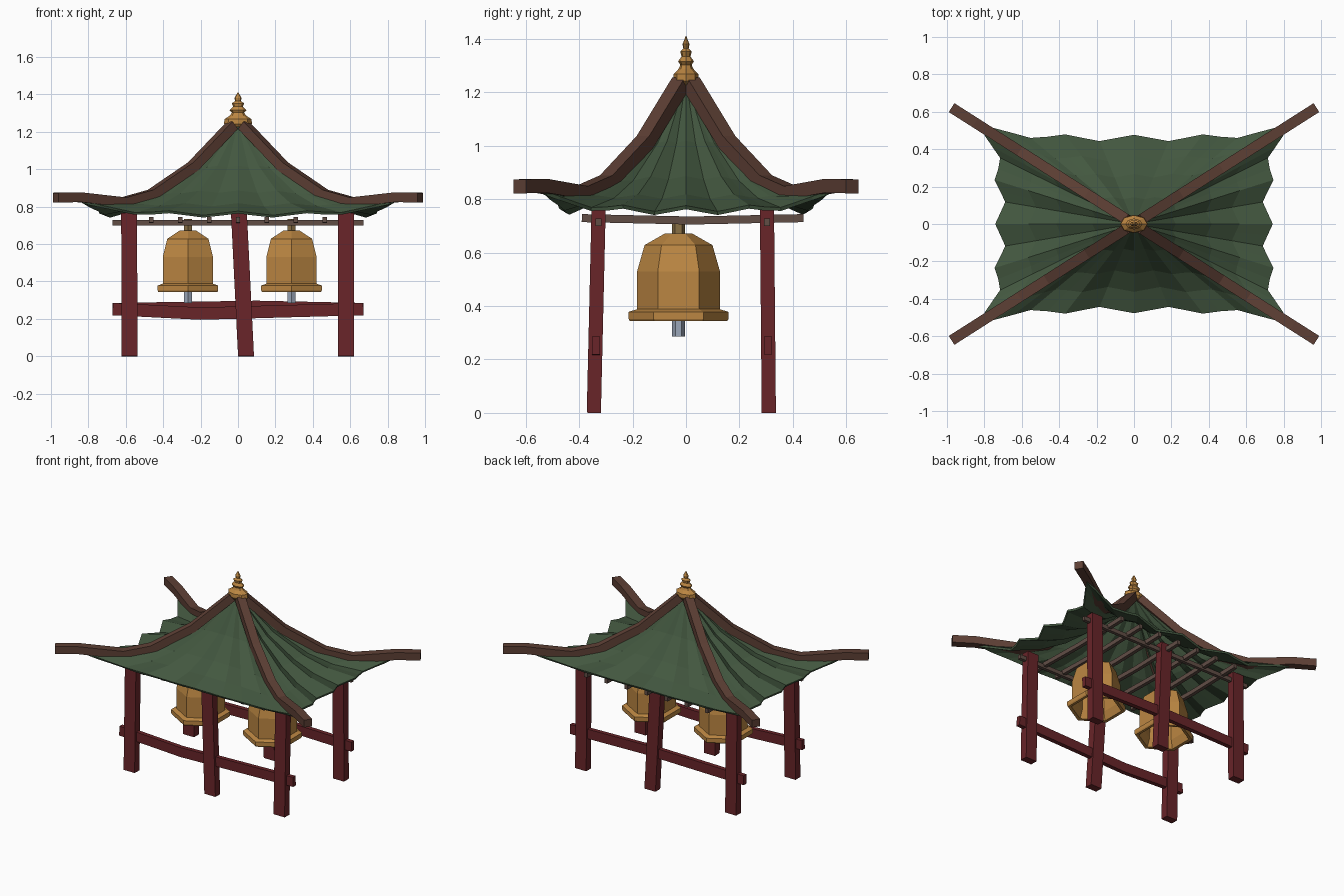
import bpy, math
from mathutils import Vector

if "Cube" in bpy.data.objects:
    bpy.data.objects.remove(bpy.data.objects["Cube"])


def mat(name, rgb):
    m = bpy.data.materials.new(name)
    m.diffuse_color = (*rgb, 1)
    m.use_nodes = True
    m.node_tree.nodes["Principled BSDF"].inputs["Base Color"].default_value = m.diffuse_color
    return m


GREEN = mat("green_tile", (0.055, 0.095, 0.05))
RED = mat("red_wood", (0.14, 0.018, 0.022))
BROWN = mat("brown_wood", (0.11, 0.05, 0.035))
RAFTER = mat("rafter_wood", (0.12, 0.075, 0.06))
GOLD = mat("gold", (0.5, 0.24, 0.055))
ROPE = mat("hanger", (0.25, 0.16, 0.06))
STEEL = mat("steel", (0.32, 0.38, 0.48))


def add(name, verts, faces, material):
    me = bpy.data.meshes.new(name)
    me.from_pydata([tuple(v) for v in verts], [], faces)
    me.materials.append(material)
    ob = bpy.data.objects.new(name, me)
    bpy.context.collection.objects.link(ob)
    return ob


def sweep(name, pts, w, h, side, material):
    """Rectangular bar along a path; w is measured along side."""
    pts, s = [Vector(p) for p in pts], Vector(side).normalized()
    verts, faces, n = [], [], len(pts)
    for i, p in enumerate(pts):
        a = (p - pts[i - 1]).normalized() if i else None
        b = (pts[i + 1] - p).normalized() if i < n - 1 else None
        t = (a or b) + (b or a)
        u = s.cross(t).normalized()
        verts += [p + s * w / 2 * j + u * h / 2 * k
                  for j, k in ((-1, -1), (1, -1), (1, 1), (-1, 1))]
    for i in range(n - 1):
        for k in range(4):
            q = (k + 1) % 4
            faces.append((i*4 + k, i*4 + q, i*4 + 4 + q, i*4 + 4 + k))
    faces += [(3, 2, 1, 0), tuple(range(n*4 - 4, n*4))]
    return add(name, verts, faces, material)


def lathe(name, profile, sides, centre, material, start=0.0, sy=1.0):
    verts, faces = [], []
    for r, z in profile:
        for k in range(sides):
            a = start + math.tau * k / sides
            verts.append((centre[0] + r*math.cos(a), centre[1] + r*sy*math.sin(a), z))
    for i in range(len(profile) - 1):
        for k in range(sides):
            q = (k + 1) % sides
            faces.append((i*sides + k, i*sides + q, (i+1)*sides + q, (i+1)*sides + k))
    faces.append(tuple(reversed(range(sides))))
    faces.append(tuple(range(len(verts) - sides, len(verts))))
    return add(name, verts, faces, material)


# Pleated roof: four panels of fanned pleats, eaves rising to the corners
ROWS = [(0.03, 1.225, 1.225), (0.3, 1.015, 1.005), (0.56, 0.88, 0.852),
        (0.76, 0.81, 0.815), (1.0, 0.765, 0.83)]      # t, mid z, corner z
N = 9
for name, along, out, half, mid in (("front", (1, 0), (0, -1), 0.83, 0.46),
                                    ("back", (-1, 0), (0, 1), 0.83, 0.46),
                                    ("right", (0, 1), (1, 0), 0.53, 0.715),
                                    ("left", (0, -1), (-1, 0), 0.53, 0.715)):
    corner = 0.53 if half > 0.6 else 0.83
    amp = 0.017 if half > 0.6 else 0.027
    verts, faces = [], []
    for t, zm, zc in ROWS:
        for i in range(-N, N + 1):
            c = abs(i / N)
            lift = c ** 4
            wave = math.cos(math.pi * i / 2) * t * (1 - lift)
            d = t * (mid + (corner - mid) * lift) + amp * wave
            s = t * half * i / N
            z = zm + (zc - zm) * lift + 0.011 * wave
            verts.append((along[0]*s + out[0]*d, along[1]*s + out[1]*d, z))
    W = 2 * N + 1
    for r in range(len(ROWS) - 1):
        for i in range(W - 1):
            a = r * W + i
            faces.append((a, a + W, a + W + 1, a + 1))
    roof = add(name + "_roof_panel", verts, faces, GREEN)
    so = roof.modifiers.new("thickness", "SOLIDIFY")
    so.thickness = 0.014
    so.offset = -1

# Upturned hip ridges
HIP = [(0.03, 1.235), (0.24, 1.015), (0.46, 0.865), (0.61, 0.823), (0.85, 0.85), (0.975, 0.848)]
for sx in (-1, 1):
    for sy in (-1, 1):
        sweep("hip_ridge", [(sx*x, sy*x*0.638, z) for x, z in HIP], 0.056, 0.052,
              (-sy*0.638*sx*sx, sx*1.0*sy*sy, 0), BROWN)

# Finial
lathe("finial", [(0.055, 1.225), (0.075, 1.242), (0.072, 1.268), (0.042, 1.288), (0.033, 1.302),
                 (0.045, 1.316), (0.026, 1.334), (0.033, 1.352), (0.015, 1.364),
                 (0.02, 1.38), (0.002, 1.41)], 8, (0, 0), GOLD, sy=0.65)

# Posts, tie beams and wall plates for each row
for row, yb, yt in (("front", -0.345, -0.327), ("back", 0.31, 0.303)):
    for side, xb, xt in (("left", -0.58, -0.582), ("middle", 0.043, 0.005), ("right", 0.577, 0.577)):
        sweep(f"{row}_{side}_post", [(xb, yb, 0), (xt, yt, 0.765)], 0.085, 0.053, (1, 0, 0), RED)
    y = (yb + yt) / 2
    kink = (-0.2, 0.228) if row == "front" else (0.1, 0.264)
    sweep(row + "_tie_beam", [(-0.67, y, 0.252), (kink[0], y, kink[1]), (0.67, y, 0.252)],
          0.03, 0.066, (0, 1, 0), RED)
    sweep(row + "_wall_plate", [(-0.67, yt, 0.714), (0.67, yt, 0.714)], 0.022, 0.028, (0, 1, 0), RAFTER)

# Cross rafters
for k in range(-3, 4):
    sweep("cross_rafter", [(k*0.155, -0.39, 0.729), (k*0.155, 0.02, 0.72), (k*0.155, 0.44, 0.729)],
          0.024, 0.03, (1, 0, 0), RAFTER)

# Hexagonal bells with hangers and clappers
BELL = [(0.03, 0.63), (0.1, 0.6), (0.135, 0.52), (0.138, 0.4), (0.16, 0.345), (0.182, 0.343),
        (0.187, 0.352), (0.187, 0.378), (0.155, 0.388), (0.155, 0.53), (0.127, 0.628), (0.05, 0.672)]
for side, x in (("left", -0.268), ("right", 0.286)):
    c = (x, -0.028)
    lathe(side + "_bell", BELL, 6, c, GOLD, math.pi / 2)
    lathe(side + "_hanger", [(0.025, 0.66), (0.025, 0.735)], 6, c, ROPE, math.pi / 2)
    lathe(side + "_clapper", [(0.024, 0.285), (0.024, 0.64)], 6, c, STEEL, math.pi / 2)
